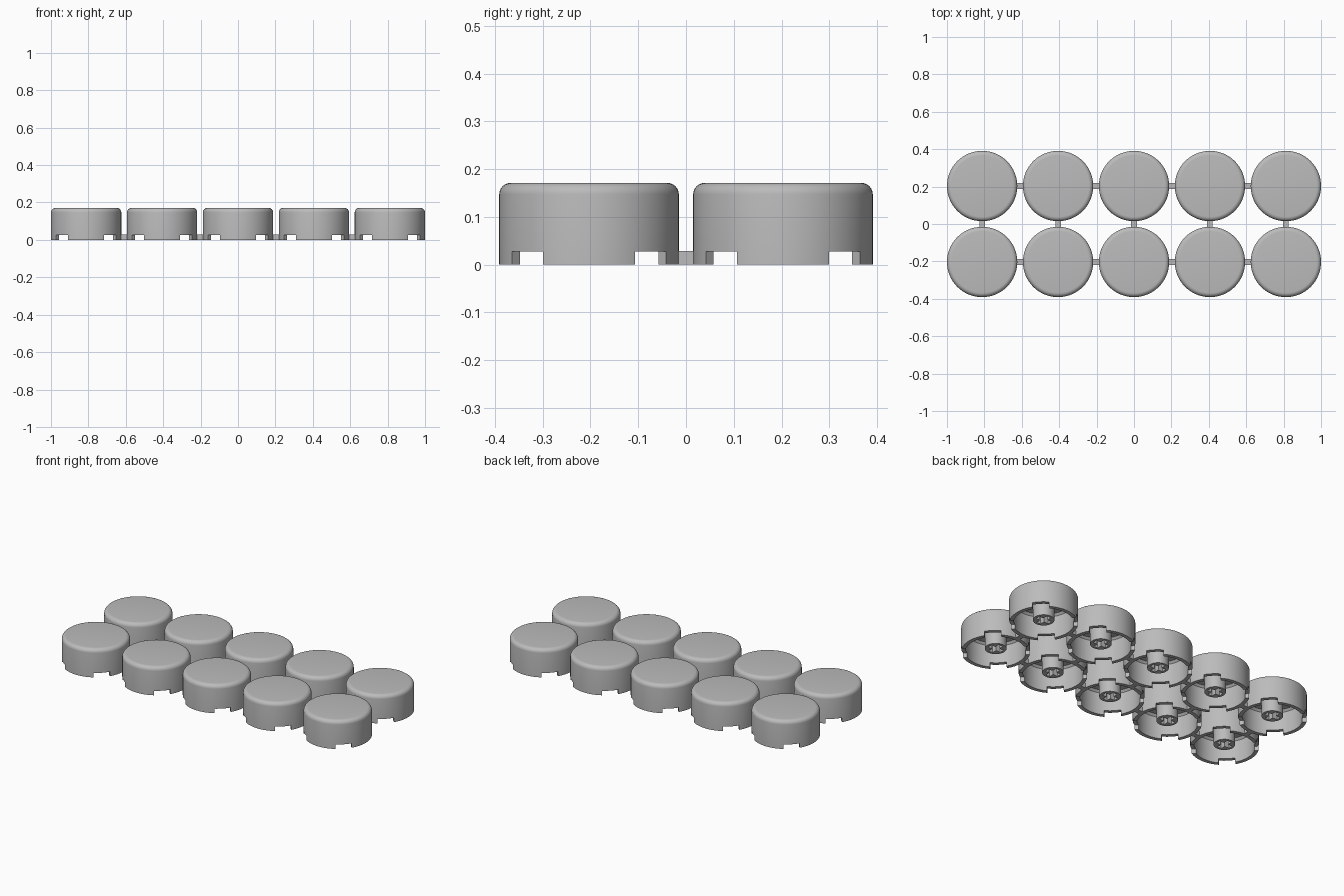
import bpy, bmesh
from math import sin, cos, pi, radians
from mathutils import Matrix, Vector

if "Cube" in bpy.data.objects:
    bpy.data.objects.remove(bpy.data.objects["Cube"])

PITCH, RADIUS, HEIGHT = 0.406, 0.188, 0.171
WALL, CEILING, FILLET = 0.166, 0.145, 0.024

grey = bpy.data.materials.new("plain_grey")
grey.use_nodes = True
grey.diffuse_color = (0.5, 0.5, 0.5, 1)
grey.node_tree.nodes["Principled BSDF"].inputs["Base Color"].default_value = (0.5, 0.5, 0.5, 1)


def make_object(name, bm, location=(0, 0, 0)):
    bmesh.ops.recalc_face_normals(bm, faces=bm.faces)
    mesh = bpy.data.meshes.new(name)
    bm.to_mesh(mesh)
    bm.free()
    mesh.materials.append(grey)
    obj = bpy.data.objects.new(name, mesh)
    obj.location = location
    bpy.context.collection.objects.link(obj)
    return obj


def box(name, size, z, angle=0, location=(0, 0, 0)):
    bm = bmesh.new()
    matrix = (Matrix.Rotation(angle, 4, "Z") @ Matrix.Translation((0, 0, z))
              @ Matrix.Diagonal((*size, 1)))
    bmesh.ops.create_cube(bm, size=1, matrix=matrix)
    return make_object(name, bm, location)


def carve(obj, cutters):
    # Subtract the cutters, keep the result as a plain mesh
    for cutter in cutters:
        cutter.hide_render = True
        mod = obj.modifiers.new("cut", "BOOLEAN")
        mod.operation, mod.solver, mod.object = "DIFFERENCE", "EXACT", cutter
    depsgraph = bpy.context.evaluated_depsgraph_get()
    mesh = bpy.data.meshes.new_from_object(obj.evaluated_get(depsgraph))
    obj.modifiers.clear()
    obj.data = mesh
    for cutter in cutters:
        bpy.data.objects.remove(cutter)


def smooth(mesh):
    mesh.shade_smooth()
    mesh.set_sharp_from_angle(angle=radians(35))


# Hollow round shell with a rounded top edge, turned around z
arc = [(RADIUS - FILLET * (1 - cos(a)), HEIGHT - FILLET * (1 - sin(a)))
       for a in (i * pi / 12 for i in range(7))]
profile = [(0, CEILING), (WALL - 0.012, CEILING), (WALL, CEILING - 0.012),
           (WALL, 0), (RADIUS, 0)] + arc + [(0, HEIGHT)]
bm = bmesh.new()
verts = [bm.verts.new((r, 0, z)) for r, z in profile]
edges = [bm.edges.new(pair) for pair in zip(verts, verts[1:])]
bmesh.ops.spin(bm, geom=verts + edges, cent=(0, 0, 0), axis=(0, 0, 1),
               angle=2 * pi, steps=64, use_merge=True)
bmesh.ops.remove_doubles(bm, verts=bm.verts, dist=1e-5)
shell = make_object("cap_shell", bm)

# Four notches in the rim, on the diagonals
carve(shell, [box("notch_cutter", (0.6, 0.091, 0.077), -0.0115, s * pi / 4)
              for s in (1, -1)])
smooth(shell.data)

# Central post with a cross-shaped socket
bm = bmesh.new()
bmesh.ops.create_cone(bm, cap_ends=True, segments=32, radius1=0.059, radius2=0.059,
                      depth=0.13, matrix=Matrix.Translation((0, 0, 0.085)))
post = make_object("cap_post", bm)
carve(post, [box("socket_cutter", (0.088, 0.028, 0.2), 0.03, a) for a in (0, pi / 2)])
smooth(post.data)

# Five columns by two rows of caps, sharing the same meshes
for column in range(-2, 3):
    for row, side in (("front", -1), ("back", 1)):
        spot = Vector((column * PITCH, side * PITCH / 2, 0))
        for part in (shell, post):
            copy = bpy.data.objects.new(f"{part.name}_{row}_{column + 3}", part.data)
            copy.location = spot
            bpy.context.collection.objects.link(copy)
        # Link to the next cap in the row
        if column < 2:
            box(f"row_link_{row}_{column + 3}", (0.05, 0.03, 0.029), 0.0145,
                location=spot + Vector((PITCH / 2, 0, 0)))
    # Link between the two rows
    box(f"column_link_{column + 3}", (0.03, 0.05, 0.029), 0.0145,
        location=(column * PITCH, 0, 0))

for part in (shell, post):
    bpy.data.objects.remove(part)
